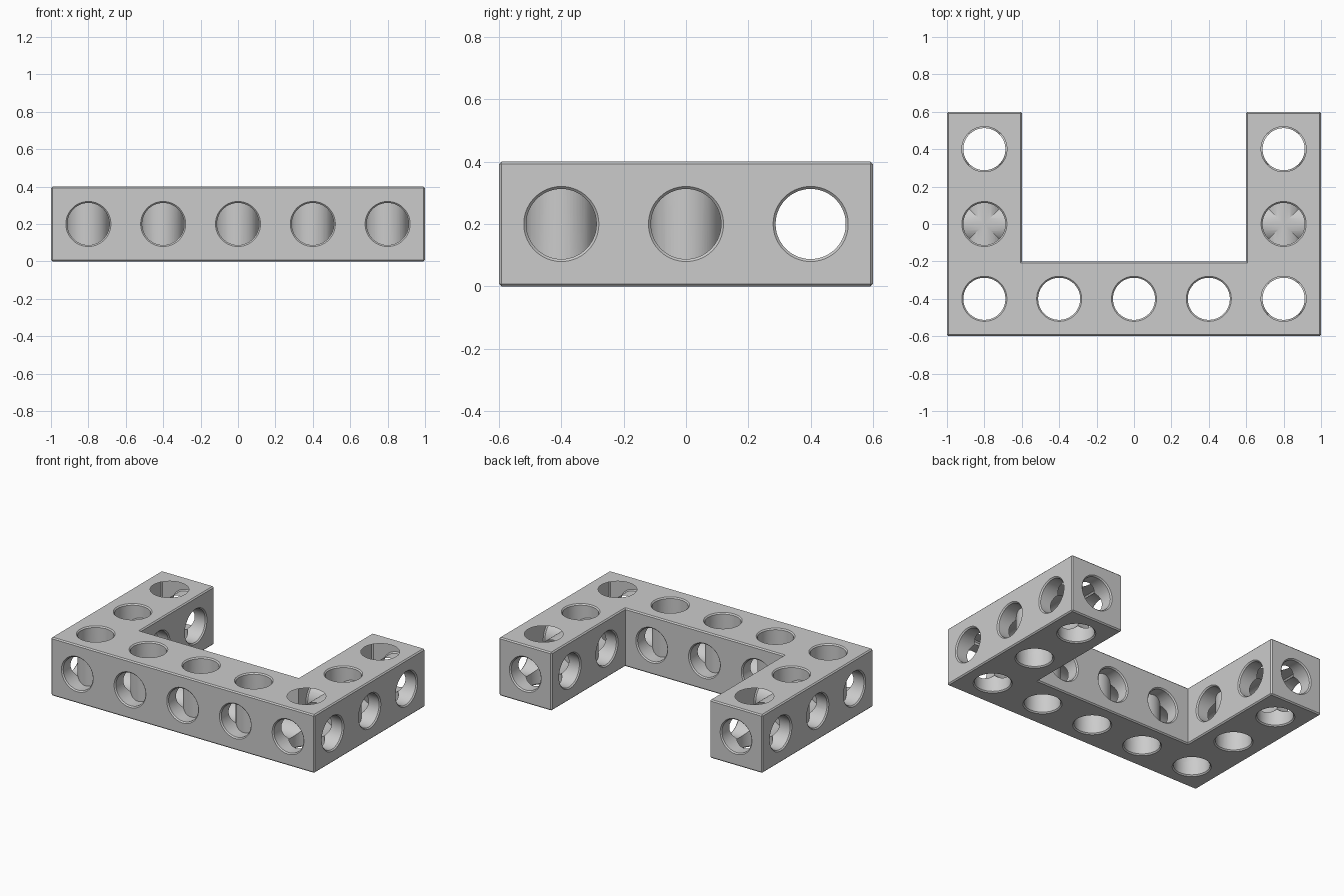
import bpy, bmesh, math
from mathutils import Matrix, Vector

CHAMFER = 0.008
RADIUS = 0.1125
SIDES = 64
PITCH = 0.4

cube = bpy.data.objects.get("Cube")
if cube:
    bpy.data.objects.remove(cube, do_unlink=True)

grey = bpy.data.materials.new("light grey")
grey.use_nodes = True
colour = (0.6, 0.6, 0.6, 1)
grey.diffuse_color = colour
grey.node_tree.nodes["Principled BSDF"].inputs["Base Color"].default_value = colour


def make_object(name, bm):
    mesh = bpy.data.meshes.new(name)
    bm.to_mesh(mesh)
    bm.free()
    mesh.materials.append(grey)
    obj = bpy.data.objects.new(name, mesh)
    bpy.context.collection.objects.link(obj)
    return obj


# U-shaped beam with chamfered outer edges
bm = bmesh.new()
outline = [(-1, -0.6), (1, -0.6), (1, 0.6), (0.6, 0.6),
           (0.6, -0.2), (-0.6, -0.2), (-0.6, 0.6), (-1, 0.6)]
base = bm.faces.new([bm.verts.new((x, y, 0)) for x, y in outline])
top = bmesh.ops.extrude_face_region(bm, geom=[base])["geom"]
bmesh.ops.translate(bm, vec=(0, 0, PITCH),
                    verts=[v for v in top if isinstance(v, bmesh.types.BMVert)])
bmesh.ops.recalc_face_normals(bm, faces=bm.faces)
bmesh.ops.bevel(bm, geom=[e for e in bm.edges if e.is_convex], offset=CHAMFER,
                segments=1, affect='EDGES')
frame = make_object("u_frame", bm)


def add_bore(bm, axis, start, length):
    """Closed round cutter with flared ends, running along one axis."""
    over = 0.02
    stations = [(-over, RADIUS + CHAMFER + over), (CHAMFER, RADIUS),
                (length - CHAMFER, RADIUS), (length + over, RADIUS + CHAMFER + over)]
    turn = Vector((0, 0, 1)).rotation_difference(Vector(axis)).to_matrix().to_4x4()
    place = Matrix.Translation(start) @ turn
    rings = []
    for d, r in stations:
        angles = [2 * math.pi * (i + 0.5) / SIDES for i in range(SIDES)]
        rings.append([bm.verts.new(place @ Vector((r * math.cos(a), r * math.sin(a), d)))
                      for a in angles])
    for low, high in zip(rings, rings[1:]):
        for i in range(SIDES):
            j = (i + 1) % SIDES
            bm.faces.new((low[i], low[j], high[j], high[i]))
    bm.faces.new(rings[0][::-1])
    bm.faces.new(rings[-1])


# Bores for each direction, one per unit block
mid = PITCH / 2
columns = [PITCH * i for i in range(-2, 3)]
X, Y, Z = (1, 0, 0), (0, 1, 0), (0, 0, 1)
bores = {
    "cross_bores": [(X, (-1, -0.4, mid), 2)]
    + [(X, (x, y, mid), PITCH) for x in (-1, 0.6) for y in (0, 0.4)],
    "depth_bores": [(Y, (x, -0.6, mid), 1.2 if abs(x) > 0.6 else PITCH) for x in columns],
    "upright_bores": [(Z, (x, -0.4, 0), PITCH) for x in columns]
    + [(Z, (x, y, 0), PITCH) for x in (-0.8, 0.8) for y in (0, 0.4)],
}
cutters = []
for name, group in bores.items():
    bm = bmesh.new()
    for bore in group:
        add_bore(bm, *bore)
    cutter = make_object(name, bm)
    cutter.hide_render = True
    cutters.append(cutter)
    cut = frame.modifiers.new(name, 'BOOLEAN')
    cut.operation = 'DIFFERENCE'
    cut.solver = 'EXACT'
    cut.object = cutter

# Apply the cuts, drop the cutters and shade the bores smoothly
bpy.context.view_layer.objects.active = frame
frame.select_set(True)
for name in bores:
    bpy.ops.object.modifier_apply(modifier=name)
for cutter in cutters:
    bpy.data.objects.remove(cutter, do_unlink=True)
bpy.ops.object.shade_smooth_by_angle(angle=math.radians(25))
